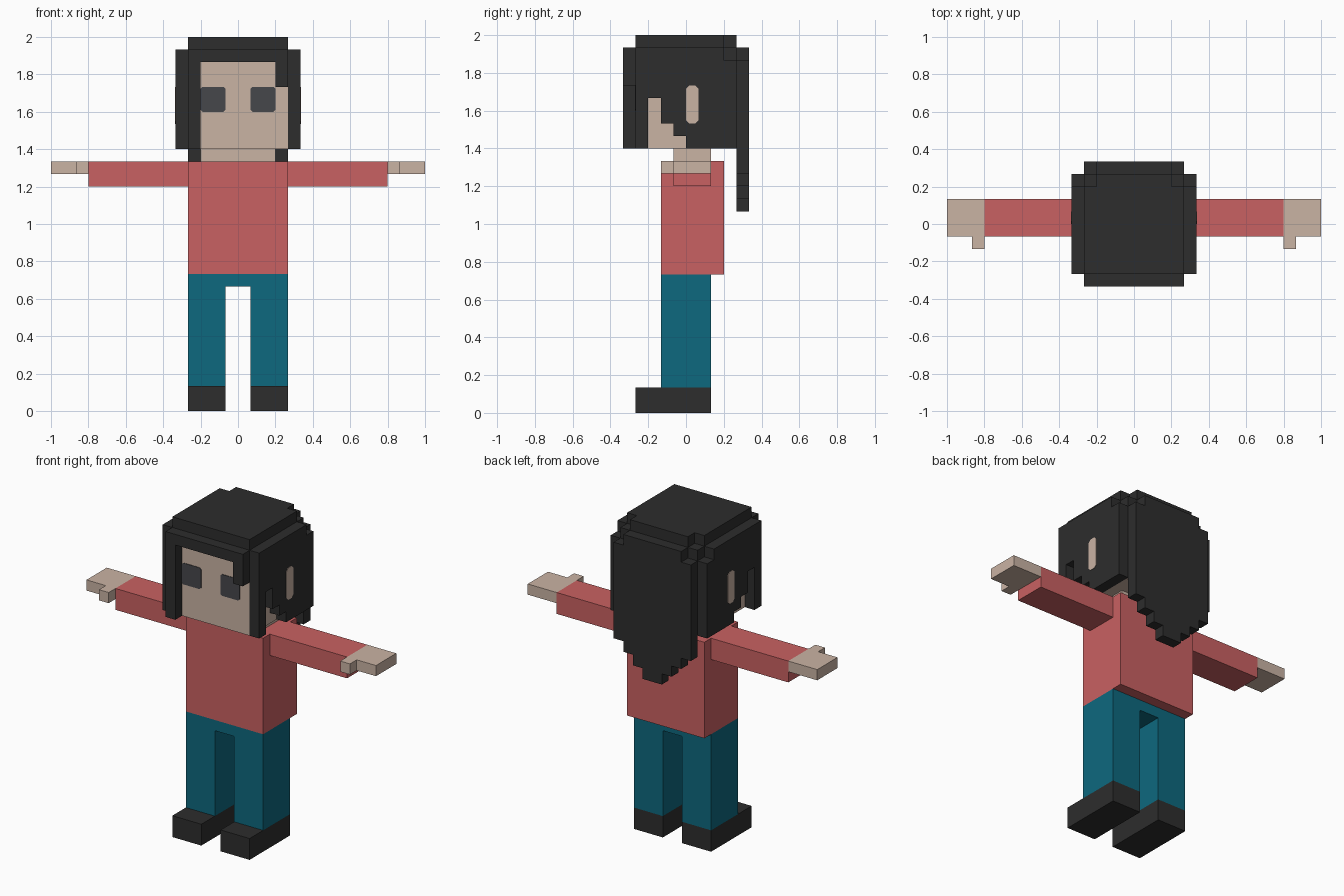
import bpy, bmesh

if "Cube" in bpy.data.objects:
    bpy.data.objects.remove(bpy.data.objects["Cube"])

U = 2 / 30  # one block of the grid


def material(name, r, g, b):
    """Flat material from 0-255 display values."""
    m = bpy.data.materials.new(name)
    lin = [((c / 255 + 0.055) / 1.055) ** 2.4 for c in (r, g, b)]
    m.diffuse_color = (*lin, 1)
    m.use_nodes = True
    m.node_tree.nodes["Principled BSDF"].inputs["Base Color"].default_value = m.diffuse_color
    return m


DARK = material("near black", 45, 45, 45)
SKIN = material("skin", 202, 179, 164)
RED = material("shirt red", 201, 97, 98)
TEAL = material("trouser teal", 13, 104, 126)
GREY = material("eye grey", 70, 71, 75)


def prism(name, pts, axis, lo, hi, mat):
    """Extrude a 2D outline (in blocks) along an axis from lo to hi."""
    def place(p, d):
        c = list(p)
        c.insert("xyz".index(axis), d)
        return [v * U for v in c]
    bm = bmesh.new()
    face = bm.faces.new([bm.verts.new(place(p, lo)) for p in pts])
    new = bmesh.ops.extrude_face_region(bm, geom=[face])["geom"]
    for v in new:
        if isinstance(v, bmesh.types.BMVert):
            v.co["xyz".index(axis)] = hi * U
    bmesh.ops.recalc_face_normals(bm, faces=bm.faces[:])
    me = bpy.data.meshes.new(name)
    bm.to_mesh(me)
    bm.free()
    me.materials.append(mat)
    ob = bpy.data.objects.new(name, me)
    bpy.context.collection.objects.link(ob)
    return ob


def box(name, x, y, z, mat):
    rect = [(x[0], y[0]), (x[1], y[0]), (x[1], y[1]), (x[0], y[1])]
    return prism(name, rect, "z", z[0], z[1], mat)


def chamfered(a, b, c):
    """Rectangle outline with clipped corners."""
    (a0, a1), (b0, b1) = a, b
    return [(a0 + c, b0), (a1 - c, b0), (a1, b0 + c), (a1, b1 - c),
            (a1 - c, b1), (a0 + c, b1), (a0, b1 - c), (a0, b0 + c)]


# Body
box("shirt_body", (-4, 4), (-2, 3), (11, 20), RED)
prism("trousers", [(-4, 2), (-1, 2), (-1, 10), (1, 10), (1, 2), (4, 2),
                   (4, 11), (-4, 11)], "y", -2, 2, TEAL)
box("neck", (-3, 3), (-1, 2), (20, 21), SKIN)
box("head", (-4, 4), (-4, 4), (21, 28), SKIN)

# Side hair outline (y, z): stepped cut-out in front of the ear
side_hair = [(-4, 21), (-3, 21), (-3, 25), (-2, 25), (-2, 23), (-1, 23),
             (-1, 22), (0, 22), (0, 21), (4, 21), (4, 28), (3, 28),
             (3, 29), (-4, 29)]

# Paired parts
for s, side in ((-1, "left"), (1, "right")):
    def span(a, b):
        return sorted((s * a, s * b))
    box(side + "_shoe", span(1, 4), (-4, 2), (0, 2), DARK)
    box(side + "_sleeve", span(4, 12), (-1, 2), (18, 20), RED)
    box(side + "_hand", span(12, 15), (-1, 2), (19, 20), SKIN)
    box(side + "_thumb", span(12, 13), (-2, -1), (19, 20), SKIN)
    prism(side + "_eye", chamfered(span(1, 3), (24, 26), 0.15),
          "y", -4.05, -4, GREY)
    prism(side + "_hair", side_hair, "x", *span(4, 5), SKIN and DARK)
    prism(side + "_ear", chamfered((0, 1), (23, 26), 0.25),
          "x", *span(5, 5.04), SKIN)

# Crown, with notched back corners on the top layer
box("hair_crown", (-4, 4), (-4, 4), (28, 29), DARK)
prism("hair_top", [(-4, -4), (4, -4), (4, 3), (3, 3), (3, 4), (-3, 4),
                   (-3, 3), (-4, 3)], "z", 29, 30, DARK)

# Fringe: long lock on one side, short on the other
prism("hair_fringe", [(-4, 21), (-3, 21), (-3, 28), (3, 28), (3, 26), (4, 26),
                      (4, 29), (-4, 29)], "y", -5, -4, DARK)

# Long back hair, stepping down to a point in the middle
half = [(1, 16), (1, 17), (2, 17), (2, 18), (3, 18), (3, 19), (4, 19),
        (4, 28), (3, 28), (3, 29)]
prism("hair_back", half + [(-x, z) for x, z in reversed(half)],
      "y", 4, 5, DARK)
